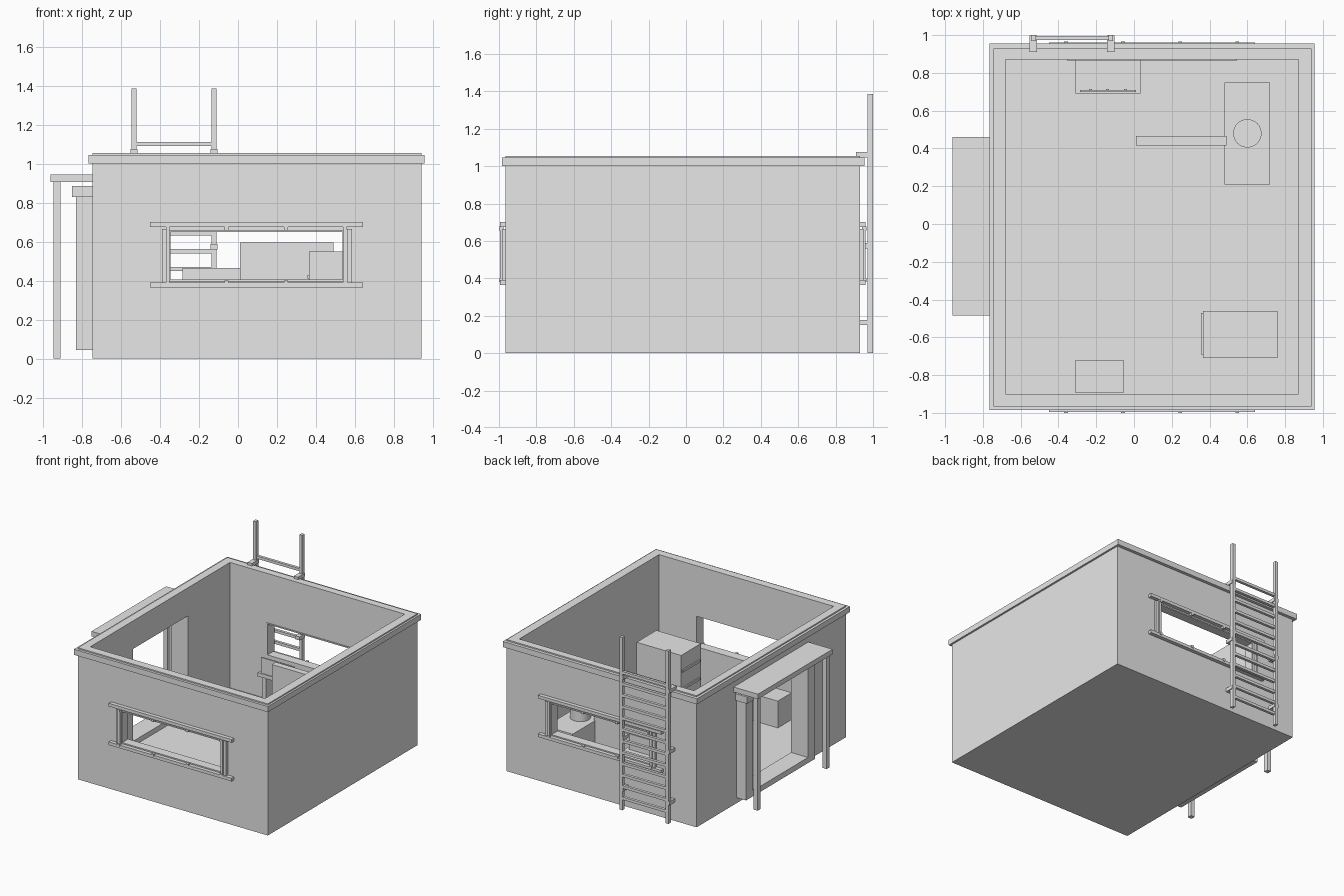
import bpy, bmesh
from mathutils import Vector

if "Cube" in bpy.data.objects:
    bpy.data.objects.remove(bpy.data.objects["Cube"])

grey = bpy.data.materials.new("plain_grey")
grey.diffuse_color = (0.8, 0.8, 0.8, 1)
grey.use_nodes = True
grey.node_tree.nodes["Principled BSDF"].inputs["Base Color"].default_value = grey.diffuse_color


def finish(name, bm):
    me = bpy.data.meshes.new(name)
    bm.to_mesh(me)
    bm.free()
    me.materials.append(grey)
    ob = bpy.data.objects.new(name, me)
    bpy.context.collection.objects.link(ob)
    return ob


def boxes(name, *specs):
    """One object from boxes given as (x0, x1, y0, y1, z0, z1)."""
    bm = bmesh.new()
    for x0, x1, y0, y1, z0, z1 in specs:
        y0, y1 = min(y0, y1), max(y0, y1)
        vs = bmesh.ops.create_cube(bm, size=1)["verts"]
        for v in vs:
            v.co = Vector(((x0 + x1) / 2 + v.co.x * (x1 - x0),
                           (y0 + y1) / 2 + v.co.y * (y1 - y0),
                           (z0 + z1) / 2 + v.co.z * (z1 - z0)))
    return finish(name, bm)


def cut(target, *spec):
    """Subtract a box from the target."""
    cutter = boxes("cutter", spec)
    cutter.hide_render = True
    mod = target.modifiers.new("cut", 'BOOLEAN')
    mod.operation = 'DIFFERENCE'
    mod.solver = 'EXACT'
    mod.object = cutter
    bpy.context.view_layer.objects.active = target
    bpy.ops.object.modifier_apply(modifier=mod.name)
    bpy.data.objects.remove(cutter)


FLOOR = 0.05

# Open-topped shell with a window front and back and a doorway on the left
shell = boxes("building_shell", (-0.745, 0.94, -0.965, 0.93, 0, 1.055))
cut(shell, -0.68, 0.87, -0.9, 0.87, FLOOR, 1.2)
cut(shell, -0.355, 0.545, -1.2, 1.2, 0.395, 0.66)
cut(shell, -0.9, -0.5, -0.36, 0.335, 0.09, 0.83)

# Trim band around the top of the walls
band = boxes("roof_edge_band", (-0.765, 0.955, -0.985, 0.955, 1.0, 1.045))
cut(band, -0.74, 0.935, -0.96, 0.925, 0.9, 1.2)

# Window surrounds: rails, stepped side posts, thin lining and small rollers
for side, face, s in (("front", -0.965, -1), ("back", 0.93, 1)):
    out = face + s * 0.03
    boxes(side + "_window_rails",
          (-0.45, 0.64, face, out, 0.675, 0.70),
          (-0.45, 0.64, face, out, 0.365, 0.39))
    boxes(side + "_window_posts",
          (-0.39, -0.37, face, face + s * 0.02, 0.39, 0.665),
          (-0.37, -0.35, face, out, 0.39, 0.665),
          (0.54, 0.56, face, out, 0.39, 0.665),
          (0.56, 0.585, face, face + s * 0.02, 0.39, 0.665))
    inner = face - s * 0.065
    boxes(side + "_window_lining",
          (-0.355, 0.545, inner, face + s * 0.01, 0.395, 0.405),
          (-0.355, 0.545, inner, face + s * 0.01, 0.65, 0.66),
          (-0.355, -0.345, inner, face + s * 0.01, 0.405, 0.65),
          (0.535, 0.545, inner, face + s * 0.01, 0.405, 0.65))
    boxes(side + "_window_rollers",
          *[(x - 0.01, x + 0.01, face + s * 0.01, face + s * 0.035, z, z + 0.02)
            for x in (-0.36, -0.058, 0.245, 0.547) for z in (0.38, 0.657)])

# Door frame, threshold and canopy
boxes("door_frame",
      (-0.83, -0.745, -0.45, -0.36, 0.045, 0.83),
      (-0.83, -0.745, 0.335, 0.425, 0.045, 0.83),
      (-0.83, -0.745, -0.36, 0.335, 0.045, 0.09),
      (-0.85, -0.745, -0.465, 0.44, 0.83, 0.885))
boxes("door_canopy", (-0.96, -0.745, -0.485, 0.46, 0.905, 0.945))
for name, y in (("front", -0.45), ("back", 0.425)):
    boxes("canopy_post_" + name, (-0.945, -0.91, y - 0.018, y + 0.018, 0, 0.905))

# Ladder on the back wall
boxes("ladder_rails", *[(x, x + 0.025, 0.97, 1.0, 0, 1.385) for x in (-0.545, -0.135)])
boxes("ladder_rungs", *[(-0.53, -0.12, 0.974, 0.996, z - 0.011, z + 0.011)
                        for z in (1.10 - 0.0915 * i for i in range(12))])
boxes("ladder_brackets", *[(x, x + 0.038, y0, 0.998, z, z + 0.028)
                           for x in (-0.552, -0.142)
                           for y0, z in ((0.93, 0.15), (0.93, 0.56), (0.91, 1.047))])

# Chest of drawers with bar handles
boxes("drawer_cabinet", (0.365, 0.76, -0.71, -0.46, FLOOR, 0.55))
boxes("drawer_handles", *[(0.355, 0.366, -0.69, -0.47, z, z + 0.018)
                          for z in (0.13, 0.27, 0.412)])

# Low crate by the front wall
boxes("low_crate", (-0.31, -0.055, -0.895, -0.72, FLOOR, 0.265))

# Desk below the back window with an upright board
boxes("desk", (-0.31, 0.035, 0.69, 0.87, 0.31, 0.34),
      (-0.28, -0.25, 0.71, 0.87, FLOOR, 0.31),
      (-0.025, 0.005, 0.71, 0.87, FLOOR, 0.31))
boxes("desk_board", (-0.285, 0.01, 0.698, 0.71, 0.34, 0.465))
boxes("board_knobs", *[(x - 0.008, x + 0.008, 0.708, 0.714, 0.395, 0.411)
                       for x in (-0.23, -0.14, -0.045)])

# Bench with a drum on top, and the partition beside it
boxes("bench", (0.48, 0.72, 0.21, 0.75, FLOOR, 0.35))
boxes("partition", (0.01, 0.49, 0.415, 0.465, FLOOR, 0.595))
bm = bmesh.new()
bmesh.ops.create_cone(bm, cap_ends=True, segments=32, radius1=0.075, radius2=0.075, depth=0.15)
bmesh.ops.translate(bm, verts=bm.verts, vec=(0.6, 0.48, 0.425))
drum = finish("drum", bm)
bpy.ops.object.select_all(action='DESELECT')
drum.select_set(True)
bpy.context.view_layer.objects.active = drum
bpy.ops.object.shade_smooth_by_angle()
